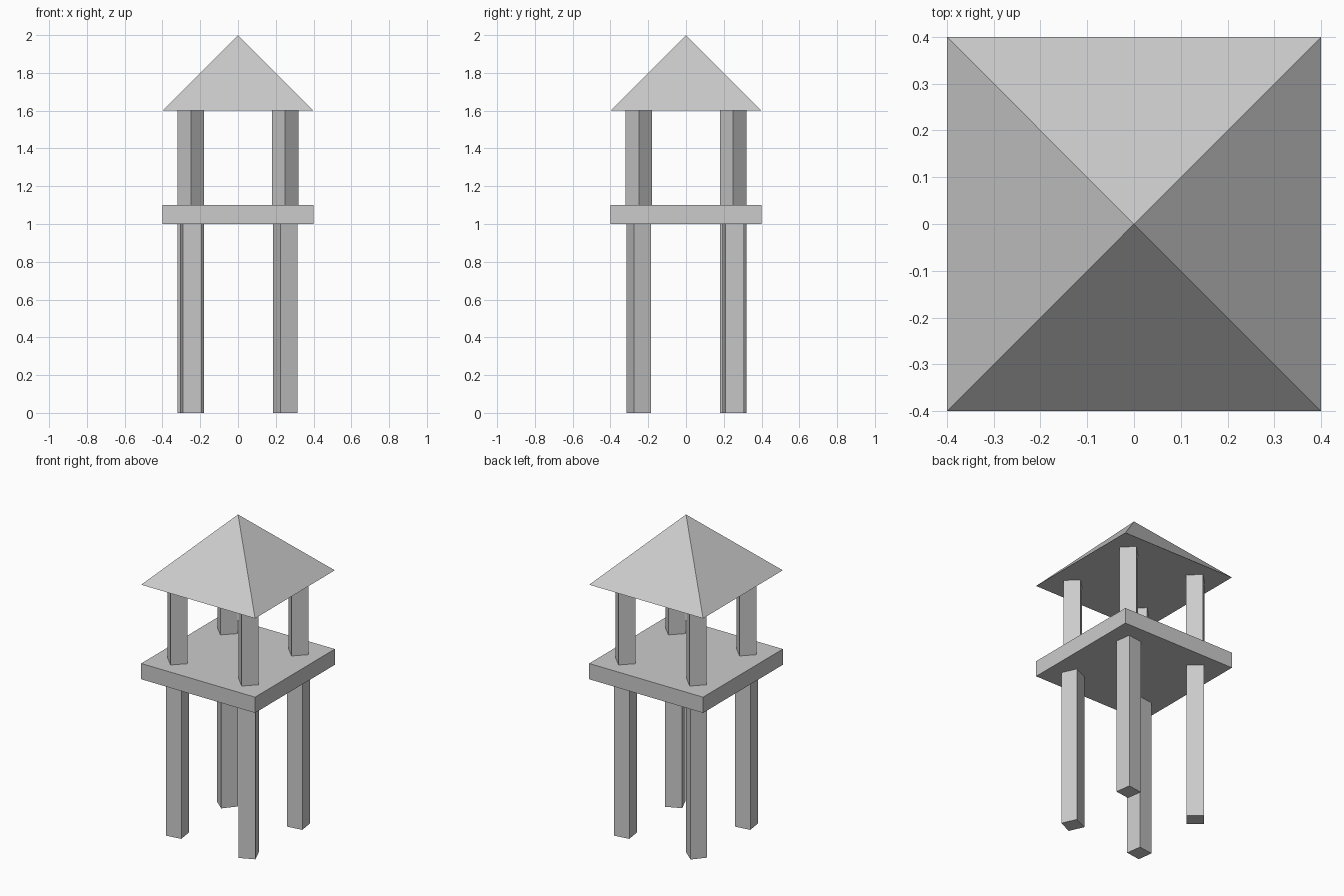
import bpy
from math import radians

cube = bpy.data.objects.get("Cube")
if cube:
    bpy.data.objects.remove(cube, do_unlink=True)

# One plain grey for the whole tower
GREY = (0.6, 0.6, 0.6, 1)
grey = bpy.data.materials.new("light_grey")
grey.use_nodes = True
grey.diffuse_color = GREY
bsdf = next(n for n in grey.node_tree.nodes if n.type == 'BSDF_PRINCIPLED')
bsdf.inputs["Base Color"].default_value = GREY


def prism(name, x, y, bottom, top, radius, angle, tip=None):
    """Four-sided prism, or pyramid when tip is 0; angle places a corner."""
    bpy.ops.mesh.primitive_cone_add(
        vertices=4, radius1=radius, radius2=radius if tip is None else tip,
        depth=top - bottom, location=(x, y, (bottom + top) / 2),
        rotation=(0, 0, radians(angle)))
    obj = bpy.context.object
    obj.name = name
    obj.data.materials.append(grey)
    return obj


HALF = 0.4
DIAGONAL = HALF * 2 ** 0.5
POST_RADIUS = 0.07
SPREAD = 0.25

# Deck and pyramid roof
prism("deck", 0, 0, 1.0, 1.1, DIAGONAL, 45)
prism("roof", 0, 0, 1.6, 2.0, DIAGONAL, 45, tip=0)

# Legs twisted individually, upper posts all turned corner-on
corners = {
    "front_left": (1, -1, 69),
    "front_right": (-1, -1, 53),
    "back_left": (1, 1, 53),
    "back_right": (-1, 1, 5),
}
for place, (sx, sy, twist) in corners.items():
    x, y = sx * SPREAD, sy * SPREAD
    prism(place + "_leg", x, y, 0, 1.0, POST_RADIUS, twist)
    prism(place + "_post", x, y, 1.1, 1.6, POST_RADIUS, 0)
